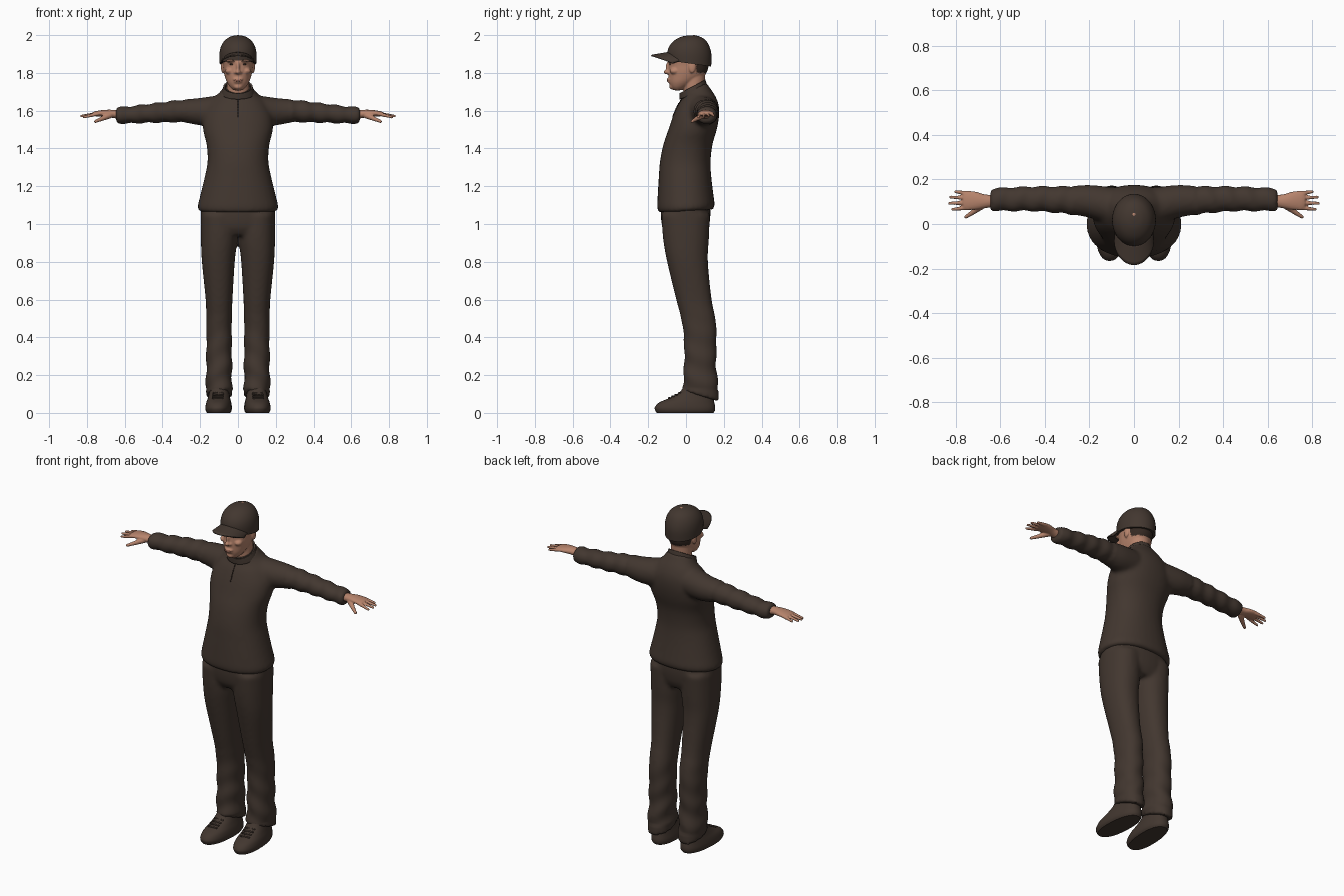
import bpy, bmesh, math
from mathutils import Vector, Matrix

if "Cube" in bpy.data.objects:
    bpy.data.objects.remove(bpy.data.objects["Cube"])


def material(name, rgb):
    m = bpy.data.materials.new(name)
    m.diffuse_color = (*rgb, 1)
    m.use_nodes = True
    m.node_tree.nodes["Principled BSDF"].inputs["Base Color"].default_value = m.diffuse_color
    return m


CLOTH = material("dark brown cloth", (0.055, 0.038, 0.029))
SKIN = material("skin", (0.47, 0.23, 0.15))
HAIR = material("dark hair", (0.035, 0.022, 0.016))
LIP = material("lip", (0.33, 0.14, 0.10))


def spline(rows, steps):
    """Smoothly resample a short list of rings."""
    rows = [Vector(r) for r in rows]
    out = []
    for i in range(len(rows) - 1):
        p0, p1, p2, p3 = rows[max(i - 1, 0)], rows[i], rows[i + 1], rows[min(i + 2, len(rows) - 1)]
        for k in range(steps):
            t = k / steps
            out.append(p1 + (p2 - p0) * (t / 2) + (p0 * 2 - p1 * 5 + p2 * 4 - p3) * (t * t / 2)
                       + (p1 * 3 - p0 - p2 * 3 + p3) * (t ** 3 / 2))
    return out + [rows[-1]]


def loft(bm, rings, axis="z", side=1, power=2.0, n=32, steps=4, caps=True):
    """Rings: (x, y, z, radius a, radius b, tilt), mirrored in x by side."""
    loops = []
    for x, y, z, a, b, tilt in spline(rings, steps):
        loop = []
        for k in range(n):
            t = 2 * math.pi * k / n
            c, s = math.cos(t), math.sin(t)
            c = math.copysign(abs(c) ** (2 / power), c)
            s = math.copysign(abs(s) ** (2 / power), s)
            p = (x + a * c, y + b * s, z + tilt * s) if axis == "z" else (x, y + a * c, z + b * s)
            loop.append(bm.verts.new((p[0] * side, p[1], p[2])))
        loops.append(loop)
    faces = [bm.faces.new((l0[k], l0[(k + 1) % n], l1[(k + 1) % n], l1[k]))
             for l0, l1 in zip(loops, loops[1:]) for k in range(n)]
    if caps:
        faces += [bm.faces.new(loops[0][::-1]), bm.faces.new(loops[-1])]
    bmesh.ops.recalc_face_normals(bm, faces=faces)


def blob(bm, centre, radii):
    m = Matrix.Translation(centre) @ Matrix.Diagonal((*radii, 1))
    bmesh.ops.create_icosphere(bm, subdivisions=3, radius=1, matrix=m)


def beads(bm, p, q, r0, r1, count=14):
    """A tapered finger made of overlapping balls."""
    for i in range(count):
        t = i / (count - 1)
        r = r0 + (r1 - r0) * t
        blob(bm, Vector(p).lerp(Vector(q), t), (r, r, r))


def finish(name, bm, mat):
    me = bpy.data.meshes.new(name)
    bm.to_mesh(me)
    bm.free()
    me.materials.append(mat)
    me.polygons.foreach_set("use_smooth", [True] * len(me.polygons))
    ob = bpy.data.objects.new(name, me)
    bpy.context.collection.objects.link(ob)
    return ob


def fuse(name, bm, mat, voxel, smooth):
    """Merge overlapping volumes into one soft skin."""
    ob = finish(name, bm, mat)
    rm = ob.modifiers.new("merge", "REMESH")
    rm.mode, rm.voxel_size = "VOXEL", voxel
    sm = ob.modifiers.new("soften", "SMOOTH")
    sm.factor, sm.iterations = 0.5, smooth
    dg = bpy.context.evaluated_depsgraph_get()
    me = bpy.data.meshes.new_from_object(ob.evaluated_get(dg))
    ob.modifiers.clear()
    ob.data = me
    me.name = name
    me.materials.clear()
    me.materials.append(mat)
    me.polygons.foreach_set("use_smooth", [True] * len(me.polygons))
    bpy.context.view_layer.update()
    return ob


def wrinkle(ob, amount):
    """Push the cloth in and out along its normals."""
    moves = [v.normal * amount(*v.co) for v in ob.data.vertices]
    for v, d in zip(ob.data.vertices, moves):
        v.co += d


def front_of(ob, x, z):
    return ob.ray_cast((x, -1, z), (0, 1, 0))[1]


# Jacket: torso and both sleeves
bm = bmesh.new()
loft(bm, [(0, y, z, a, b, t) for z, y, a, b, t in (
    (1.068, 0, .205, .142, .008), (1.09, 0, .214, .152, .008), (1.15, -.002, .200, .148, 0),
    (1.25, -.005, .176, .139, 0), (1.33, -.004, .161, .134, 0), (1.42, .01, .166, .130, 0),
    (1.50, .035, .185, .128, 0), (1.57, .053, .182, .122, 0), (1.63, .065, .155, .108, 0),
    (1.67, .066, .125, .088, .01), (1.70, .055, .092, .072, .02), (1.72, .042, .080, .066, .03))], power=2.2)
for s in (1, -1):
    loft(bm, [(.08, .075, 1.60, .088, .085, 0), (.20, .102, 1.595, .074, .073, 0),
              (.30, .107, 1.598, .063, .060, 0), (.43, .113, 1.589, .057, .053, 0),
              (.57, .111, 1.578, .054, .046, 0), (.648, .110, 1.575, .052, .044, 0)], "x", s)
jacket = fuse("jacket", bm, CLOTH, .011, 7)
wrinkle(jacket, lambda x, y, z: .003 * math.sin(70 * abs(x) + 25 * y) if abs(x) > .28 else 0)

# Collar and front zip
bm = bmesh.new()
loft(bm, [(0, .040, 1.69, .088, .074, .03), (0, .036, 1.715, .081, .071, .034),
          (0, .034, 1.728, .077, .069, .036)], caps=False)
collar = finish("collar", bm, CLOTH)
sol = collar.modifiers.new("thickness", "SOLIDIFY")
sol.thickness = .01
bm = bmesh.new()
for i in range(12):
    blob(bm, front_of(jacket, 0, 1.57 + i * .008), (.003, .003, .006))
finish("zip", bm, HAIR)

# Trousers: hips and two legs with soft folds near the hem
bm = bmesh.new()
loft(bm, [(0, 0, .94, .16, .10, 0), (0, -.002, .98, .188, .122, 0),
          (0, -.002, 1.04, .197, .131, 0), (0, -.002, 1.10, .195, .13, 0)], power=2.3)
for s in (1, -1):
    loft(bm, [(.1, .077, .09, .069, .098, -.03), (.1, .077, .14, .069, .094, -.01),
              (.1, .075, .25, .068, .085, 0), (.1, .075, .40, .067, .087, 0),
              (.1, .065, .50, .068, .091, 0), (.1, .042, .60, .071, .094, 0),
              (.104, .008, .80, .087, .108, 0), (.1, 0, .92, .096, .121, 0),
              (.1, -.002, 1.05, .097, .129, 0)], side=s, power=2.2)
trousers = fuse("trousers", bm, CLOTH, .011, 5)
wrinkle(trousers, lambda x, y, z: .006 * max(0, 1 - z / .55)
        * math.sin(48 * z + 30 * abs(x) + 14 * y) if z > .12 else 0)

# Shoes with laces
for s, label in ((1, "left"), (-1, "right")):
    bm = bmesh.new()
    loft(bm, [(0, y, z, a, b, 0) for z, y, a, b in (
        (0, -.005, .060, .150), (.012, -.005, .067, .158), (.03, -.005, .069, .160),
        (.055, .004, .065, .146), (.08, .03, .058, .115), (.11, .052, .052, .086),
        (.15, .065, .047, .07))], power=2.3)
    for i in range(4):
        y, z = -.09 + .018 * i, .078 + .009 * i
        beads(bm, (-.025, y, z), (.025, y + .005, z), .005, .005, 10)
    bmesh.ops.transform(bm, verts=bm.verts, matrix=Matrix.Translation((s * .102, 0, 0))
                        @ Matrix.Rotation(s * .06, 4, "Z"))
    finish(label + "_shoe", bm, CLOTH)

# Hands: palm, four fingers and thumb
for s, label in ((1, "left"), (-1, "right")):
    bm = bmesh.new()
    loft(bm, [(.625, .104, 1.578, .027, .024, 0), (.67, .102, 1.584, .031, .021, 0),
              (.71, .105, 1.586, .040, .018, 0), (.75, .106, 1.584, .043, .014, 0),
              (.768, .106, 1.582, .038, .010, 0)], "x", s, n=24)
    for y0, x1, y1, z1 in ((.073, .822, .066, 1.566), (.095, .836, .093, 1.571),
                           (.117, .832, .121, 1.573), (.138, .808, .145, 1.573)):
        beads(bm, (s * .745, y0, 1.583), (s * (x1 - .007), y1, z1), .0105, .007)
    beads(bm, (s * .68, .085, 1.575), (s * .725, .052, 1.555), .017, .011)
    beads(bm, (s * .725, .052, 1.555), (s * .755, .032, 1.543), .011, .008)
    fuse(label + "_hand", bm, SKIN, .004, 2)

# Head: skull, neck, ears and facial features
bm = bmesh.new()
loft(bm, [(0, .045, 1.63, .062, .056, 0), (0, .042, 1.72, .058, .056, 0), (0, .04, 1.82, .06, .064, 0)])
loft(bm, [(0, y, z, a, b, 0) for z, y, a, b in (
    (1.708, -.045, .024, .020), (1.725, -.036, .042, .044), (1.75, -.020, .058, .069),
    (1.78, .0, .069, .092), (1.81, .010, .076, .103), (1.84, .014, .079, .106),
    (1.88, .016, .084, .110), (1.94, .018, .078, .098))], power=2.1)
blob(bm, (0, -.100, 1.805), (.014, .019, .012))
blob(bm, (0, -.092, 1.830), (.010, .016, .030))
blob(bm, (0, -.089, 1.766), (.026, .013, .007))
blob(bm, (0, -.086, 1.753), (.022, .013, .007))
blob(bm, (0, -.068, 1.727), (.025, .021, .016))
for s in (1, -1):
    blob(bm, (s * .033, -.078, 1.862), (.030, .020, .008))
    blob(bm, (s * .045, -.060, 1.810), (.024, .026, .018))
    blob(bm, (s * .081, .033, 1.832), (.009, .019, .034))
    blob(bm, (s * .012, -.094, 1.802), (.009, .010, .008))
head = fuse("head", bm, SKIN, .005, 3)
head.data.materials.append(HAIR)
for p in head.data.polygons:  # hair behind the ears, below the cap
    c = p.center
    p.material_index = int(c.z > 1.80 and c.y > .055)

# Eyes, eyebrows and mouth as thin plates on the face
for name, mat, spots, size in (
        ("eyes", HAIR, ((.032, 1.846), (-.032, 1.846)), (.013, .003, .0045)),
        ("eyebrows", HAIR, ((.034, 1.862), (-.034, 1.862)), (.019, .003, .003)),
        ("mouth", LIP, ((0, 1.760),), (.022, .003, .005))):
    bm = bmesh.new()
    for x, z in spots:
        blob(bm, front_of(head, x, z), size)
    finish(name, bm, mat)

# Cap crown
bm = bmesh.new()
loft(bm, [(0, y, z, a, b, t) for z, y, a, b, t in (
    (1.850, .018, .097, .115, -.016), (1.90, .018, .098, .117, -.008), (1.94, .019, .090, .106, -.003),
    (1.972, .022, .070, .083, 0), (1.992, .026, .040, .048, 0), (1.999, .03, .012, .014, 0))], n=40)
finish("cap_crown", bm, CLOTH)
bm = bmesh.new()
blob(bm, (0, .042, 1.995), (.010, .010, .005))
finish("cap_button", bm, SKIN)

# Cap brim: curved sheet between the crown front and a rounded outer edge
bm = bmesh.new()
N, M = 24, 6
grid = []
for i in range(N + 1):
    u = 2 * i / N - 1
    a, b = 1.13 * u, math.pi / 2 * u
    inner = Vector((.092 * math.sin(a), .018 - .108 * math.cos(a)))
    outer = Vector((.087 * math.sin(b), -.072 - .112 * math.cos(b)))
    grid.append([bm.verts.new((*inner.lerp(outer, j / M), 1.908 - .042 * u * u - .016 * j / M))
                 for j in range(M + 1)])
for g0, g1 in zip(grid, grid[1:]):
    for j in range(M):
        bm.faces.new((g0[j], g0[j + 1], g1[j + 1], g1[j]))
brim = finish("cap_brim", bm, CLOTH)
sol = brim.modifiers.new("thickness", "SOLIDIFY")
sol.thickness, sol.offset = .007, 0

# Keep hems and rims crisp
for ob in bpy.context.collection.objects:
    ob.select_set(True)
    bpy.context.view_layer.objects.active = ob
bpy.ops.object.shade_smooth_by_angle(angle=math.radians(50))
